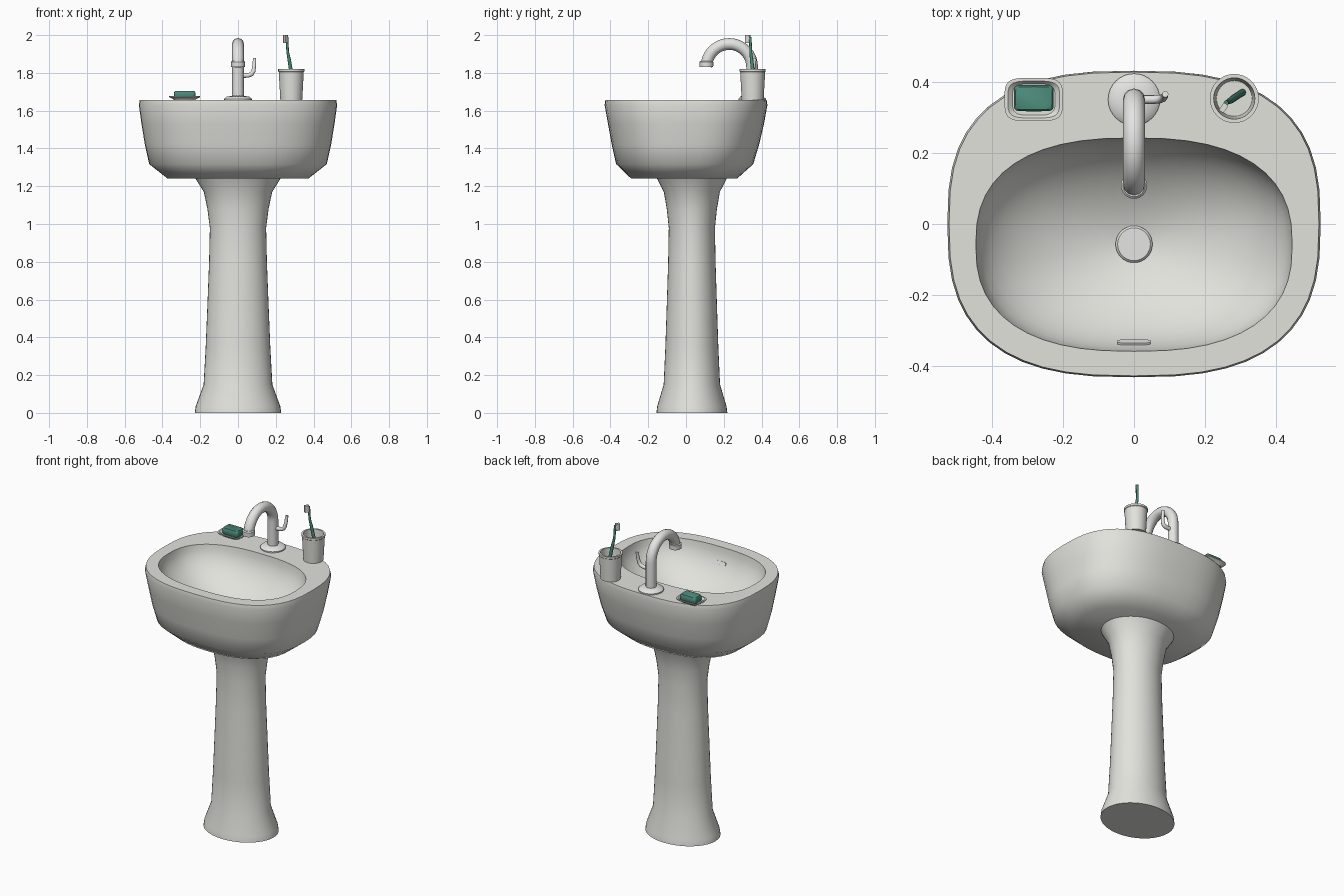
import bpy, bmesh, math

if "Cube" in bpy.data.objects:
    bpy.data.objects.remove(bpy.data.objects["Cube"])


def material(name, rgb):
    m = bpy.data.materials.new(name)
    m.diffuse_color = (*rgb, 1)
    m.use_nodes = True
    m.node_tree.nodes["Principled BSDF"].inputs["Base Color"].default_value = m.diffuse_color
    return m


CERAMIC = material("white_ceramic", (0.76, 0.76, 0.72))
CHROME = material("pale_metal", (0.78, 0.78, 0.77))
TEAL = material("teal", (0.07, 0.25, 0.19))


def finish(ob, mat, angle=50):
    ob.data.materials.clear()
    ob.data.materials.append(mat)
    bpy.ops.object.select_all(action='DESELECT')
    ob.select_set(True)
    bpy.context.view_layer.objects.active = ob
    bpy.ops.object.shade_smooth_by_angle(angle=math.radians(angle))
    return ob


def loft(name, rings, mat, seg=40, angle=50, loc=(0, 0, 0)):
    """Skin superellipse rings (cy, z, half_x, half_y, exponent), ends capped."""
    bm = bmesh.new()
    loops = []
    for cy, z, a, b, n in rings:
        loop = []
        for i in range(seg):
            t = 2 * math.pi * i / seg
            c, s = math.cos(t), math.sin(t)
            x = a * math.copysign(abs(c) ** (2 / n), c)
            y = b * math.copysign(abs(s) ** (2 / n), s)
            loop.append(bm.verts.new((x, cy + y, z)))
        loops.append(loop)
    for p, q in zip(loops, loops[1:]):
        for i in range(seg):
            j = (i + 1) % seg
            bm.faces.new((p[i], p[j], q[j], q[i]))
    bm.faces.new(loops[0][::-1])
    bm.faces.new(loops[-1])
    bmesh.ops.recalc_face_normals(bm, faces=bm.faces)
    me = bpy.data.meshes.new(name)
    bm.to_mesh(me)
    bm.free()
    ob = bpy.data.objects.new(name, me)
    ob.location = loc
    bpy.context.collection.objects.link(ob)
    return finish(ob, mat, angle)


def tube(name, pts, radius, mat, scales=None):
    """Round tube along a path."""
    cu = bpy.data.curves.new(name, 'CURVE')
    cu.dimensions = '3D'
    cu.bevel_depth = radius
    cu.bevel_resolution = 4
    cu.use_fill_caps = True
    sp = cu.splines.new('POLY')
    sp.points.add(len(pts) - 1)
    for i, p in enumerate(pts):
        sp.points[i].co = (*p, 1)
        sp.points[i].radius = scales[i] if scales else 1
    ob = bpy.data.objects.new(name, cu)
    bpy.context.collection.objects.link(ob)
    bpy.ops.object.select_all(action='DESELECT')
    ob.select_set(True)
    bpy.context.view_layer.objects.active = ob
    bpy.ops.object.convert(target='MESH')
    return finish(bpy.context.view_layer.objects.active, mat)


def circles(profile):
    return [(0, z, r, r, 2) for r, z in profile]


TOP = 1.656

# Basin: outer shell, flat rim, rounded bowl
basin = [(-0.01, 1.24, 0.372, 0.28, 2.4), (-0.007, 1.317, 0.47, 0.363, 2.5),
         (-0.003, 1.42, 0.493, 0.39, 2.6), (0, 1.53, 0.511, 0.413, 2.65),
         (0, 1.63, 0.525, 0.431, 2.7), (0, TOP, 0.52, 0.427, 2.7)]
for i in range(13):
    t = math.radians(i * 7.2)
    r = math.cos(t) ** 1.3
    basin.append((-0.058, TOP - 0.28 * math.sin(t), 0.445 * r, 0.30 * r, 2.5 - 0.5 * i / 12))
loft("basin", basin, CERAMIC, seg=48)

# Pedestal
loft("pedestal", [(0.031, z, a, a * 0.82, 2) for z, a in
                  [(0, 0.229), (0.035, 0.224), (0.15, 0.182), (0.35, 0.171), (0.57, 0.162),
                   (0.8, 0.153), (0.98, 0.149), (1.08, 0.162), (1.17, 0.181), (1.245, 0.228)]],
     CERAMIC)

# Drain and overflow slot
loft("drain", circles([(0.052, 1.37), (0.052, 1.39), (0.046, 1.396)]), CHROME, 32, 30, (0, -0.057, 0))
slot = loft("overflow_slot", [(0, -0.01, 0.047, 0.011, 5), (0, 0.007, 0.047, 0.011, 5)],
            CHROME, 32, 30, (0, -0.336, 1.565))
slot.rotation_euler.x = math.radians(-65)

# Faucet: flange, gooseneck, nozzle, lever
FY = 0.35
loft("faucet_flange", circles([(0.073, TOP - 0.002), (0.073, 1.663), (0.06, 1.674), (0.03, 1.679)]),
     CHROME, 32, 40, (0, FY, 0))
neck = [(0, FY, 1.66)]
for i in range(19):
    t = math.pi * i / 18
    neck.append((0, 0.229 + 0.121 * math.cos(t), 1.832 + 0.121 * math.sin(t)))
tube("faucet_neck", neck, 0.031, CHROME)
loft("faucet_nozzle", circles([(0.03, 1.83), (0.036, 1.83), (0.037, 1.858), (0.031, 1.864)]),
     CHROME, 24, 40, (0, 0.108, 0))
tube("faucet_lever", [(0.02, FY, 1.785), (0.055, FY, 1.787), (0.072, FY + 0.001, 1.794),
                      (0.082, FY + 0.004, 1.81), (0.086, FY + 0.009, 1.84), (0.088, FY + 0.015, 1.878)],
     0.011, CHROME, [1.1, 1.1, 1.1, 1, 0.9, 0.8])

# Cup: hollow with a small lip
loft("cup", circles([(0.058, TOP), (0.066, 1.805), (0.069, 1.808), (0.069, 1.82), (0.058, 1.82),
                     (0.05, 1.675)]), CERAMIC, 32, 40, (0.282, 0.353, 0))

# Toothbrush: handle and bristles
tube("toothbrush_handle", [(0.305, 0.37, 1.678), (0.282, 0.355, 1.80), (0.271, 0.347, 1.87),
                           (0.263, 0.343, 1.91), (0.259, 0.34, 1.99)],
     0.009, TEAL, [1.1, 1.1, 1, 0.75, 0.8])
bristles = loft("toothbrush_bristles", [(0, 1.957, 0.008, 0.013, 6), (0, 2.0, 0.008, 0.013, 6)],
                CERAMIC, 16, 30, (0.252, 0.327, 0))
bristles.rotation_euler.z = math.radians(-35)

# Soap dish (shallow tray) and soap bar
loft("soap_dish", [(0, TOP - 0.002, 0.056, 0.038, 4), (0, 1.661, 0.06, 0.042, 4),
                   (0, 1.672, 0.082, 0.061, 4), (0, 1.677, 0.082, 0.061, 4),
                   (0, 1.677, 0.073, 0.052, 4), (0, 1.666, 0.06, 0.044, 4)],
     CERAMIC, 40, 35, (-0.282, 0.35, 0))
loft("soap_bar", [(0, 1.665, 0.052, 0.033, 7), (0, 1.672, 0.056, 0.037, 7),
                  (0, 1.697, 0.056, 0.037, 7), (0, 1.704, 0.051, 0.032, 7)],
     TEAL, 40, 50, (-0.282, 0.354, 0))
